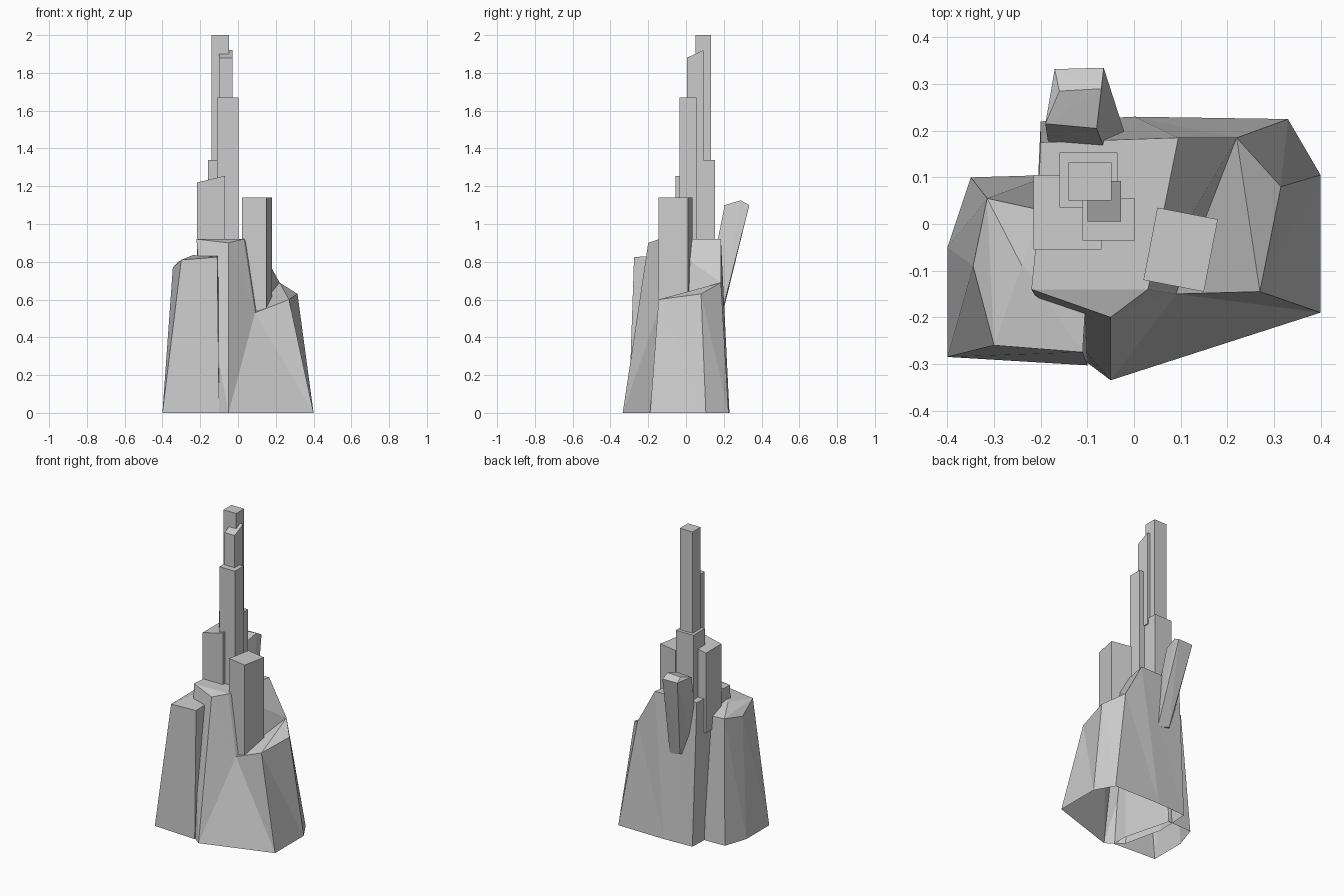
import bpy, bmesh, math
from mathutils import Matrix

if "Cube" in bpy.data.objects:
    bpy.data.objects.remove(bpy.data.objects["Cube"])


def finish(bm, name, open_bottom=False):
    bmesh.ops.recalc_face_normals(bm, faces=bm.faces)
    if open_bottom:
        low = [f for f in bm.faces if all(v.co.z < 0.001 for v in f.verts)]
        bmesh.ops.delete(bm, geom=low, context='FACES')
    mesh = bpy.data.meshes.new(name)
    bm.to_mesh(mesh)
    bm.free()
    obj = bpy.data.objects.new(name, mesh)
    bpy.context.collection.objects.link(obj)
    return obj


def hull(name, pts, open_bottom=False):
    bm = bmesh.new()
    for p in pts:
        bm.verts.new(p)
    bmesh.ops.convex_hull(bm, input=bm.verts)
    return finish(bm, name, open_bottom)


def column(name, x, y, z, rot=0, slope_x=0, slope_y=0):
    """Square column; the slopes lower the left or front edge of the top."""
    bm = bmesh.new()
    bmesh.ops.create_cube(bm, size=1)
    for v in bm.verts:
        cx, cy, cz = v.co
        v.co = (cx * (x[1] - x[0]), cy * (y[1] - y[0]), z[0] if cz < 0 else z[1])
        if cz > 0:
            v.co.z -= slope_x * (cx < 0) + slope_y * (cy < 0)
    bm.transform(Matrix.Translation((sum(x) / 2, sum(y) / 2, 0))
                 @ Matrix.Rotation(math.radians(rot), 4, 'Z'))
    return finish(bm, name)


# Main rock: tall plateau with a lower shoulder on the right, open underneath
base = [(-.05, -.335), (.4, -.19), (.4, .105), (.33, .225), (0, .23),
        (-.2, .22), (-.21, 0), (-.15, -.26)]
upper = [(-.05, -.2, .9), (.27, -.145, .6), (.315, .08, .63), (.22, .185, .69),
         (.095, .185, .92), (-.2, .175, .92), (-.21, -.04, .92), (-.22, -.14, .92)]
bm = bmesh.new()
b = [bm.verts.new((x, y, 0)) for x, y in base]
u = [bm.verts.new(p) for p in upper]
ledge = bm.verts.new((.09, -.15, .53))
lip = bm.verts.new((.03, -.14, .92))
faces = [(b[0], b[1], ledge), (b[1], u[1], ledge), (b[0], ledge, u[0]),
         (u[0], ledge, lip), (ledge, u[1], u[3]), (u[1], u[2], u[3]),
         (ledge, u[3], lip), (lip, u[3], u[4]),
         (u[0], lip, u[7]), (lip, u[4], u[5], u[6], u[7])]
for i in range(1, 8):
    j = (i + 1) % 8
    faces += [(b[i], b[j], u[i]), (b[j], u[j], u[i])]
for f in faces:
    bm.faces.new(f)
finish(bm, "main_rock")

# Left rock, separated from the main rock by a crevice
hull("left_rock", [
    (-.4, -.285, 0), (-.1, -.303, 0), (-.1, -.2, 0), (-.18, .105, 0),
    (-.35, .1, 0), (-.4, -.05, 0),
    (-.3, -.26, .81), (-.11, -.275, .825), (-.105, -.19, .83), (-.2, .03, .78),
    (-.315, .055, .8), (-.345, -.09, .77), (-.24, -.09, .835)], True)

# Leaning shard at the back
hull("leaning_shard", [
    (-.19, .215, 1.1), (-.08, .205, 1.1), (-.065, .335, 1.1), (-.17, .332, 1.1),
    (-.07, .29, 1.125), (-.16, .285, 1.12),
    (-.185, .18, .93), (-.065, .165, .9),
    (-.15, .13, .56), (-.05, .13, .55), (-.02, .195, .55), (-.1, .205, .57)])

# Stacked square columns
column("right_column", (.034, .166), (-.134, .024), (.5, 1.14), rot=-11)
column("left_column", (-.216, -.07), (-.055, .105), (.7, 1.255), slope_x=.035)
column("middle_column", (-.11, .002), (-.035, .055), (.85, 1.67))
column("back_column", (-.16, -.035), (.035, .153), (.85, 1.34))
column("upper_column", (-.1, -.028), (.005, .092), (1.3, 1.92), slope_y=.04)
column("spire_column", (-.14, -.048), (.05, .132), (1.2, 2.0))
